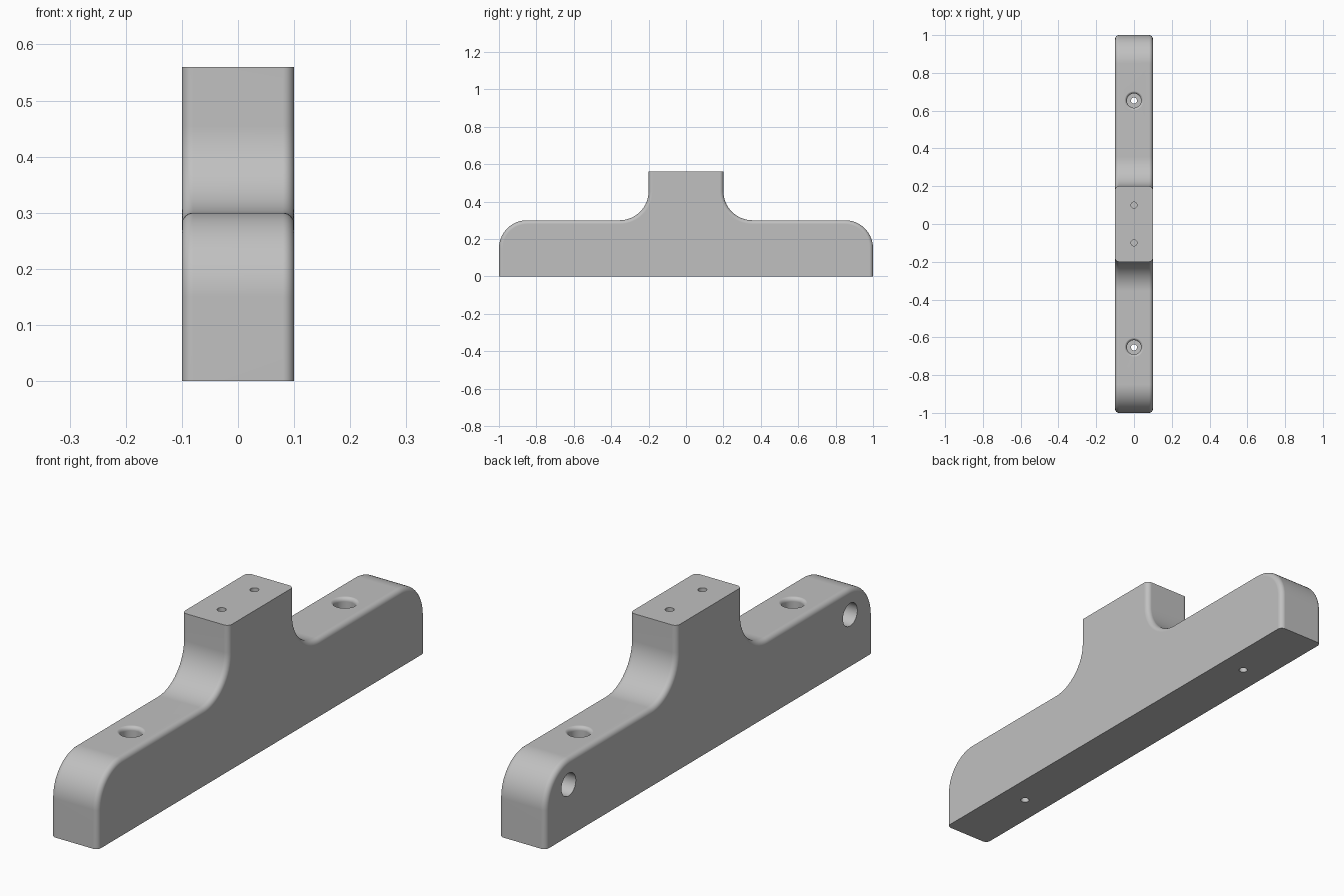
import bpy, bmesh
from math import sin, cos, pi, radians
from mathutils import Matrix, Vector

cube = bpy.data.objects.get("Cube")
if cube:
    bpy.data.objects.remove(cube)

HALF_WIDTH, EDGE = 0.1, 0.02


def arc(cy, cz, r, start, end, n=16):
    angles = [radians(start + (end - start) * i / n) for i in range(n + 1)]
    return [(cy + r * cos(a), cz + r * sin(a)) for a in angles]


def loft(bm, rings):
    """Skin a row of equal rings and cap both ends."""
    rows = [[bm.verts.new(p) for p in ring] for ring in rings]
    n = len(rows[0])
    for a, b in zip(rows, rows[1:]):
        for i in range(n):
            j = (i + 1) % n
            bm.faces.new((a[i], a[j], b[j], b[i]))
    bm.faces.new(rows[0][::-1])
    bm.faces.new(rows[-1])


def lathe(bm, profile, matrix, n=40):
    """Turn a (radius, height) profile about the local z axis."""
    loft(bm, [[matrix @ Vector((r * cos(2 * pi * i / n), r * sin(2 * pi * i / n), z))
               for i in range(n)] for r, z in profile])


def make_object(name, bm):
    bmesh.ops.recalc_face_normals(bm, faces=bm.faces)
    mesh = bpy.data.meshes.new(name)
    bm.to_mesh(mesh)
    bm.free()
    obj = bpy.data.objects.new(name, mesh)
    bpy.context.collection.objects.link(obj)
    return obj


def outline(inset):
    """Side outline, drawn inward by inset except at the flat base and post top."""
    half = [(1 - inset, 0)]
    half += arc(0.85, 0.15, 0.15 - inset, 0, 90)
    half += arc(0.355, 0.455, 0.155 + inset, 270, 180)
    half += [(0.2 - inset, 0.56)]
    return half + [(-y, z) for y, z in reversed(half)]


# Body: side outline swept across the width with rounded long edges
steps = [pi / 2 * i / 8 for i in range(9)]
side = [(HALF_WIDTH - EDGE + EDGE * cos(a), EDGE * (1 - sin(a))) for a in steps]
layers = [(-x, d) for x, d in side] + side[::-1]
bm = bmesh.new()
loft(bm, [[(x, y, z) for y, z in outline(d)] for x, d in layers])
body = make_object("bracket_body", bm)

# Hole cutters: counterbored screw holes, side sockets and post pilot holes
screw = [(0.016, -0.1), (0.016, 0.12), (0.038, 0.12)]
screw += arc(0.053, 0.2853, 0.015, 180, 90, 8) + [(0.053, 0.4)]
socket = [(0.044, -0.02), (0.044, 0.2)]
pilot = [(0.016, 0.36), (0.016, 0.7)]
bm = bmesh.new()
for s in (-1, 1):
    lathe(bm, screw, Matrix.Translation((0, 0.653 * s, 0)))
    lathe(bm, socket, Matrix.Translation((0, 0.86 * s, 0.2)) @ Matrix.Rotation(-pi / 2, 4, 'Y'))
    lathe(bm, pilot, Matrix.Translation((0, 0.1 * s, 0)))
cutter = make_object("hole_cutter", bm)
cutter.hide_render = True

# Cut the holes and keep the finished mesh
cut = body.modifiers.new("holes", 'BOOLEAN')
cut.operation, cut.solver, cut.object = 'DIFFERENCE', 'EXACT', cutter
bpy.ops.object.select_all(action='DESELECT')
body.select_set(True)
bpy.context.view_layer.objects.active = body
bpy.ops.object.modifier_apply(modifier=cut.name)
bpy.data.objects.remove(cutter)

# Grey material
grey = bpy.data.materials.new("plain_grey")
grey.use_nodes = True
colour = (0.53, 0.53, 0.53, 1)
grey.diffuse_color = colour
grey.node_tree.nodes["Principled BSDF"].inputs["Base Color"].default_value = colour
body.data.materials.clear()
body.data.materials.append(grey)

# Smooth fillets, flat large faces
bpy.ops.object.shade_smooth_by_angle(angle=radians(30))
weighted = body.modifiers.new("flat_faces", 'WEIGHTED_NORMAL')
weighted.keep_sharp = True
